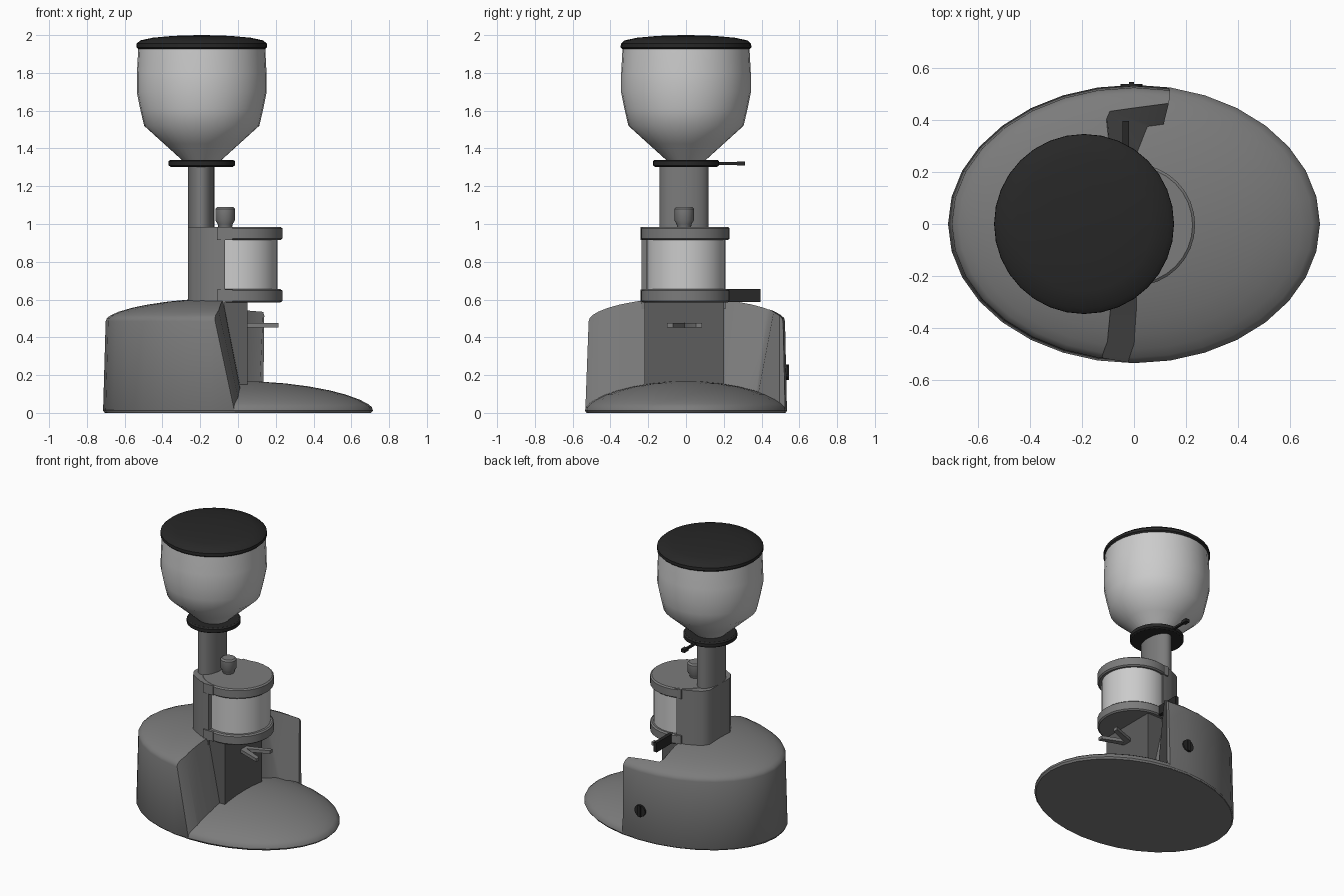
import bpy, bmesh, math
from mathutils import Vector

if "Cube" in bpy.data.objects:
    bpy.data.objects.remove(bpy.data.objects["Cube"])


def paint(name, v):
    m = bpy.data.materials.new(name)
    m.diffuse_color = (v, v, v, 1)
    m.use_nodes = True
    m.node_tree.nodes["Principled BSDF"].inputs["Base Color"].default_value = m.diffuse_color
    return m


black = paint("black_plastic", 0.02)
metal = paint("dark_metal", 0.2)
dark = paint("dark_panel", 0.11)


def finish(name, bm, mat=None, angle=35):
    bmesh.ops.remove_doubles(bm, verts=bm.verts, dist=1e-5)
    bmesh.ops.recalc_face_normals(bm, faces=bm.faces)
    me = bpy.data.meshes.new(name)
    bm.to_mesh(me)
    bm.free()
    me.shade_smooth()
    me.set_sharp_from_angle(angle=math.radians(angle))
    ob = bpy.data.objects.new(name, me)
    bpy.context.collection.objects.link(ob)
    if mat:
        me.materials.append(mat)
    return ob


def loft(name, rings, mat=None, angle=35):
    """Join equal-length rings of points and cap both ends."""
    bm = bmesh.new()
    vs = [[bm.verts.new(p) for p in r] for r in rings]
    n = len(vs[0])
    for a, b in zip(vs, vs[1:]):
        for i in range(n):
            j = (i + 1) % n
            bm.faces.new((a[i], a[j], b[j], b[i]))
    bm.faces.new(vs[0])
    bm.faces.new(vs[-1])
    return finish(name, bm, mat, angle)


def turned(name, profile, centre=(0, 0), scale=(1, 1), n=32, mat=None):
    """Profile of (radius, z) turned about a vertical axis."""
    rings = []
    for r, z in profile:
        rings.append([(centre[0] + r * scale[0] * math.cos(2 * math.pi * i / n),
                       centre[1] + r * scale[1] * math.sin(2 * math.pi * i / n), z)
                      for i in range(n)])
    return loft(name, rings, mat)


def prism(name, pts, z0, z1, mat=None):
    return loft(name, [[(x, y, z0) for x, y in pts], [(x, y, z1) for x, y in pts]], mat)


def box(name, x, y, z, mat=None):
    return prism(name, [(x[0], y[0]), (x[1], y[0]), (x[1], y[1]), (x[0], y[1])], *z, mat)


# Low domed oval base
OVAL = (0.715, 0.535)
steps = [0.99, 0.96, 0.9, 0.8, 0.68, 0.52, 0.35, 0.18, 0.02]
turned("base", [(0.985, 0), (1, 0.012)] + [(r, 0.02 + 0.148 * (1 - r * r) ** 0.65) for r in steps],
       scale=OVAL, mat=metal)

# Tall domed rear housing
body = turned("motor_housing", [(0.99, 0.002), (0.999, 0.012), (0.98, 0.485)] +
              [(r * 0.98, 0.49 + 0.12 * (1 - r * r) ** 0.58) for r in steps], scale=OVAL, mat=metal)

# Cutter that opens the front of the housing: rounded near corner, thin wing at the back
low = [(-0.06, -0.8), (-0.05, -0.53), (-0.015, -0.46), (0.0, -0.36), (0.01, -0.2), (0.01, 0.2),
       (0.04, 0.38), (0.135, 0.495), (0.135, 0.8), (1, 0.8), (1, -0.8)]
high = [(-0.16, -0.8), (-0.15, -0.52), (-0.115, -0.45), (-0.1, -0.36), (-0.08, -0.2), (-0.09, 0.25),
        (-0.11, 0.44), (0.14, 0.495), (0.14, 0.8), (1, 0.8), (1, -0.8)]


def slice_at(z):
    t = (z - 0.15) / 0.45
    return [Vector((*a, z)).lerp(Vector((*b, z)), t) for a, b in zip(low, high)]


cutter = loft("cutter", [slice_at(-0.05), slice_at(0.7)], metal)
cutter.hide_render = True
mod = body.modifiers.new("front_cut", 'BOOLEAN')
mod.operation = 'DIFFERENCE'
mod.object = cutter
mod.solver = 'EXACT'
bpy.context.view_layer.update()
cut = bpy.data.meshes.new_from_object(body.evaluated_get(bpy.context.evaluated_depsgraph_get()))
body.modifiers.clear()
body.data = cut
cut.shade_smooth()
cut.set_sharp_from_angle(angle=math.radians(50))
bpy.data.objects.remove(cutter)

# Flat front panel under the doser
box("front_panel", (-0.2, 0.05), (-0.22, 0.2), (0.1, 0.59), dark)

# Support block behind the doser, and oval neck
prism("support_block", [(-0.07, -0.235), (-0.14, -0.225), (-0.235, -0.17), (-0.265, -0.12),
                        (-0.265, 0.11), (-0.235, 0.155), (-0.14, 0.2), (-0.07, 0.21)], 0.55, 0.983, metal)
turned("neck", [(1, 0.95), (1, 1.31)], (-0.195, -0.01), (0.07, 0.13), 24, metal)

# Doser: two rims that lap onto the block, chamber, lid knob
for name, z in (("doser_lower_rim", 0.585), ("doser_lid", 0.915)):
    turned(name, [(0.225, z), (0.235, z + 0.008), (0.235, z + 0.062), (0.225, z + 0.07)],
           (0, -0.004), mat=metal)
    box(name + "_lap", (-0.11, -0.03), (-0.24, 0.215), (z + 0.001, z + 0.069), metal)
turned("doser_chamber", [(0.21, 0.65), (0.21, 0.92)])
turned("lid_knob", [(0.036, 0.98), (0.04, 1.0), (0.052, 1.02), (0.052, 1.08), (0.042, 1.09)],
       (-0.068, -0.01), n=16, mat=metal)

# Doser lever
box("doser_lever", (-0.045, -0.02), (0.2, 0.395), (0.588, 0.655), black)

# Portafilter fork
for s, name in ((-1, "fork_prong_right"), (1, "fork_prong_left")):
    y = -0.008
    prism(name, [(0.04, y), (0.075, y), (0.215, y + s * 0.06), (0.215, y + s * 0.093), (0.04, y + s * 0.03)],
          0.452, 0.475, metal)

# Hopper collar, slide handle, hopper and lid
HC = (-0.192, 0)
turned("hopper_collar", [(0.165, 1.303), (0.175, 1.31), (0.175, 1.333), (0.165, 1.34)], HC, mat=black)
box("slide_rod", (-0.2, -0.184), (0.15, 0.28), (1.313, 1.327), black)
box("slide_handle", (-0.207, -0.177), (0.27, 0.312), (1.31, 1.332), black)
turned("hopper", [(0.095, 1.33), (0.2, 1.425), (0.305, 1.52), (0.326, 1.61), (0.344, 1.7),
                  (0.343, 1.8), (0.336, 1.935)], HC)
turned("hopper_lid", [(0.335, 1.925), (0.346, 1.935), (0.345, 1.955), (0.325, 1.972), (0.26, 1.986),
                      (0.15, 1.996), (0.02, 2.0)], HC, mat=black)

# Power switch on the back wall
dial = [[(-0.01 + 0.042 * math.cos(k * math.pi / 10), y, 0.215 + 0.042 * math.sin(k * math.pi / 10))
         for k in range(20)] for y in (0.5, 0.538)]
loft("switch_dial", dial, black)
box("switch_grip", (-0.02, 0.0), (0.52, 0.546), (0.175, 0.255), black)
